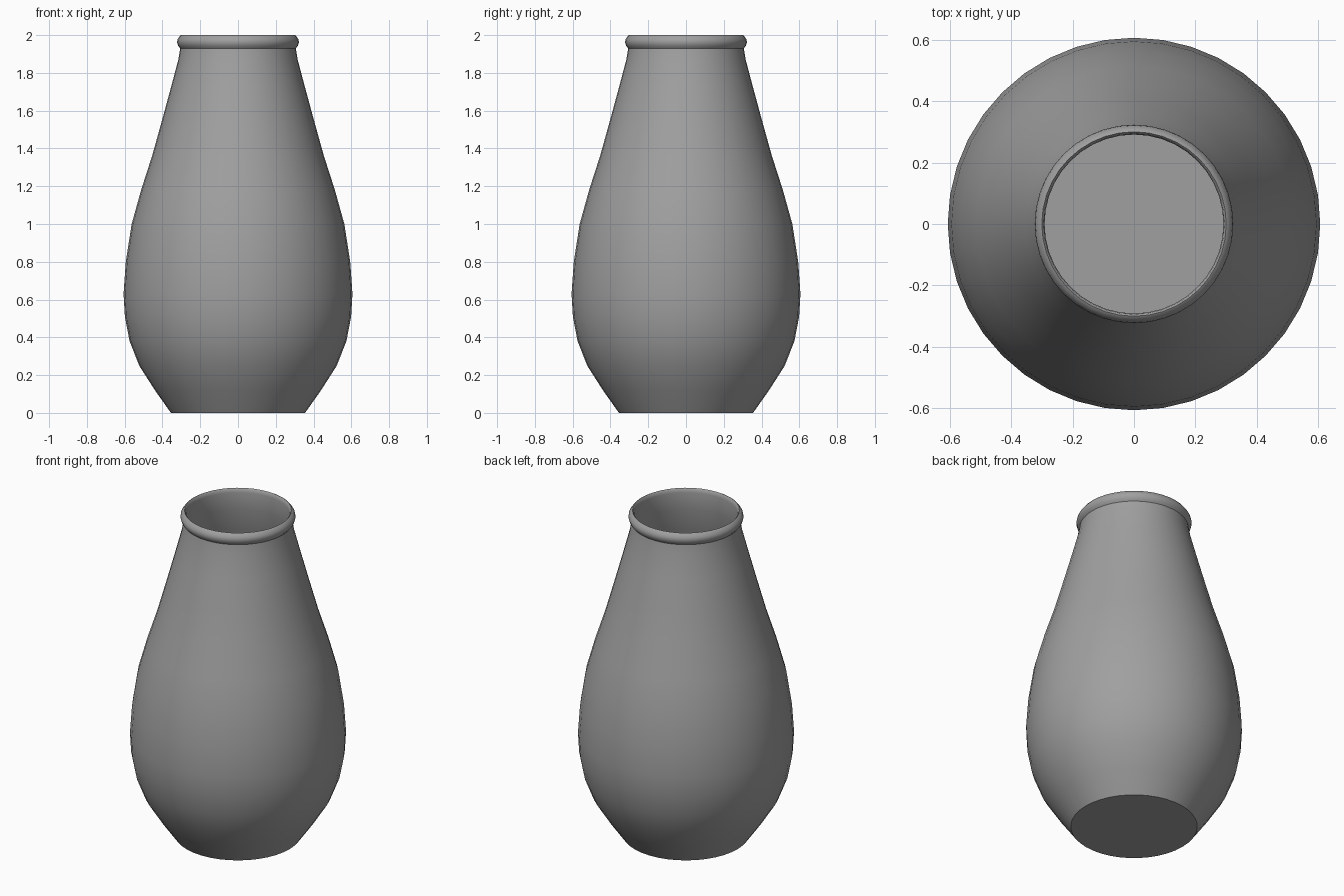
import bpy
import bmesh
from math import pi
from mathutils import Vector

cube = bpy.data.objects.get("Cube")
if cube:
    bpy.data.objects.remove(cube, do_unlink=True)

SEGMENTS = 40
WALL = 0.025

# Single clay colour
clay = bpy.data.materials.new("grey_clay")
clay.use_nodes = True
clay.diffuse_color = (0.35, 0.35, 0.35, 1)
clay.node_tree.nodes["Principled BSDF"].inputs["Base Color"].default_value = clay.diffuse_color

# Outer body as (radius, height), foot to neck
body = [(0.355, 0), (0.44, 0.12), (0.523, 0.25), (0.574, 0.38), (0.599, 0.51),
        (0.606, 0.63), (0.594, 0.8), (0.563, 1.0), (0.513, 1.18), (0.455, 1.36),
        (0.402, 1.55), (0.353, 1.73), (0.316, 1.87), (0.306, 1.93)]
# Rolled lip, outside to inside
lip = [(0.317, 1.943), (0.323, 1.962), (0.32, 1.978), (0.307, 1.996),
       (0.3, 2.0), (0.294, 1.994), (0.291, 1.975)]
# Inner wall follows the body, down to a thin floor
inner = [(r - WALL, z) for r, z in reversed(body[1:-1])]
profile = [(0, 0)] + body + lip + inner + [(0.35, WALL), (0, WALL)]

# Turn the profile around the vertical axis
bm = bmesh.new()
verts = [bm.verts.new((r, 0, z)) for r, z in profile]
edges = [bm.edges.new(pair) for pair in zip(verts, verts[1:])]
bmesh.ops.spin(bm, geom=verts + edges, cent=(0, 0, 0), axis=(0, 0, 1),
               angle=2 * pi, steps=SEGMENTS, use_merge=True)
bmesh.ops.remove_doubles(bm, verts=bm.verts, dist=0.0001)
bmesh.ops.recalc_face_normals(bm, faces=bm.faces)

mesh = bpy.data.meshes.new("vase")
bm.to_mesh(mesh)
bm.free()
mesh.materials.append(clay)
vase = bpy.data.objects.new("vase", mesh)
bpy.context.collection.objects.link(vase)

# Smooth walls with a crisp foot edge
bpy.context.view_layer.objects.active = vase
vase.select_set(True)
bpy.ops.object.shade_smooth_by_angle(angle=pi / 4)
